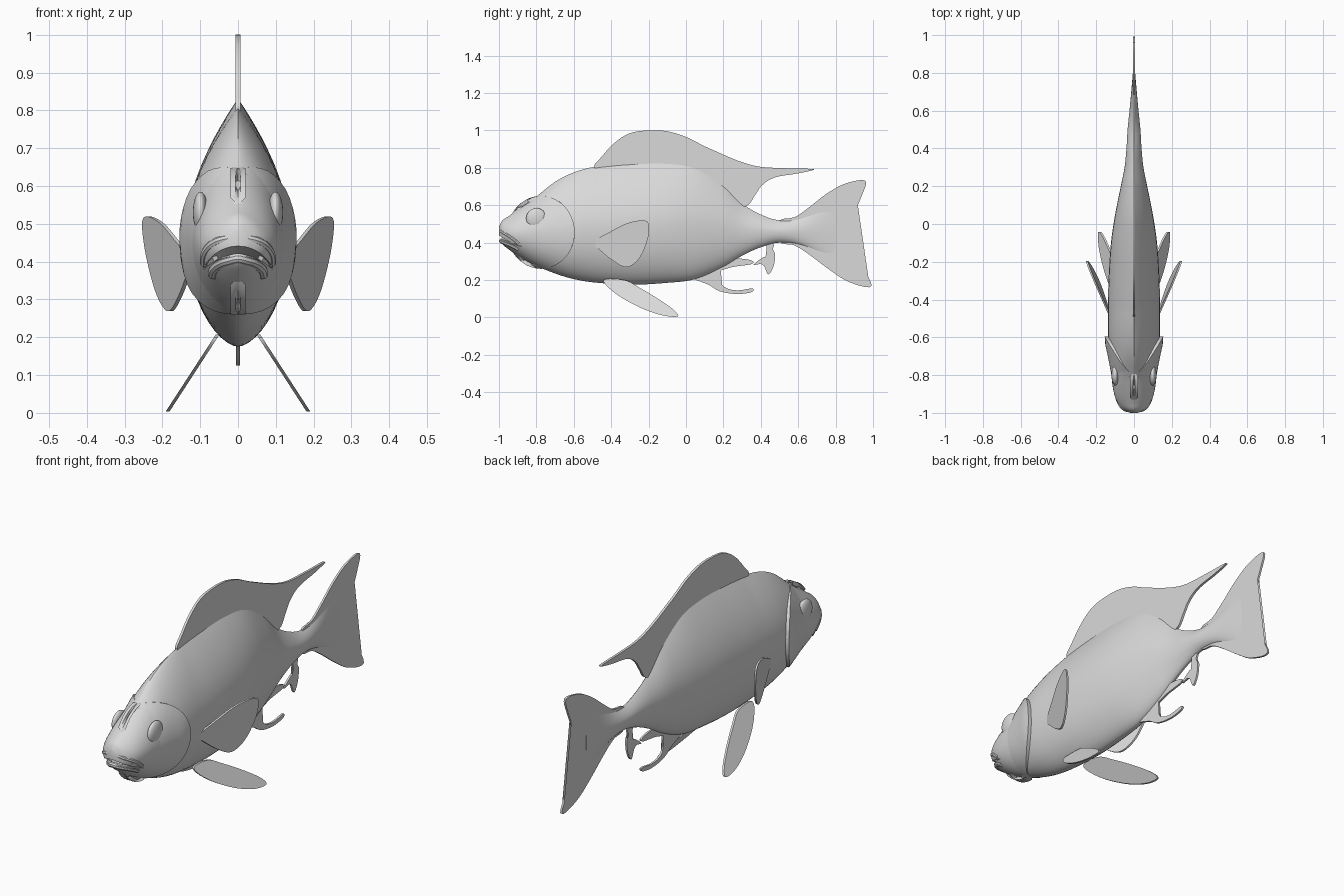
import bpy, bmesh, math

if "Cube" in bpy.data.objects:
    bpy.data.objects.remove(bpy.data.objects["Cube"])

skin = bpy.data.materials.new("pale_grey")
skin.diffuse_color = (0.7, 0.7, 0.7, 1)
skin.use_nodes = True
skin.node_tree.nodes["Principled BSDF"].inputs["Base Color"].default_value = skin.diffuse_color


def finish(ob, angle=35):
    ob.data.materials.clear()
    ob.data.materials.append(skin)
    bpy.ops.object.select_all(action='DESELECT')
    ob.select_set(True)
    bpy.context.view_layer.objects.active = ob
    bpy.ops.object.shade_smooth_by_angle(angle=math.radians(angle))


def from_bmesh(name, bm, angle=35):
    bmesh.ops.recalc_face_normals(bm, faces=bm.faces)
    me = bpy.data.meshes.new(name)
    bm.to_mesh(me)
    bm.free()
    ob = bpy.data.objects.new(name, me)
    bpy.context.collection.objects.link(ob)
    finish(ob, angle)
    return ob


# Body stations: y, belly z, widest z, back z, half width
STATIONS = [
    (-1.0, .42, .45, .485, .02), (-.985, .395, .45, .515, .055),
    (-.95, .365, .45, .54, .085), (-.9, .33, .45, .575, .105),
    (-.82, .285, .455, .63, .118), (-.7, .235, .46, .725, .128),
    (-.6, .205, .47, .775, .137), (-.49, .187, .48, .805, .138),
    (-.3, .175, .49, .825, .135), (-.1, .185, .5, .83, .122),
    (.05, .205, .5, .805, .1), (.2, .27, .49, .71, .07),
    (.3, .33, .47, .61, .05), (.4, .375, .465, .55, .04),
    (.5, .4, .46, .52, .034), (.62, .385, .46, .54, .022),
    (.8, .3, .46, .64, .006)]


def station(y):
    """Smoothly interpolated belly, middle, back and half width at y."""
    s = STATIONS
    y = min(max(y, s[0][0]), s[-1][0])
    i = 0
    while i < len(s) - 2 and y > s[i + 1][0]:
        i += 1
    a, b = s[i], s[i + 1]
    p, n = s[max(i - 1, 0)], s[min(i + 2, len(s) - 1)]
    h = b[0] - a[0]
    t = (y - a[0]) / h
    out = []
    for k in range(1, 5):
        m0 = (b[k] - p[k]) / (b[0] - p[0]) * h
        m1 = (n[k] - a[k]) / (n[0] - a[0]) * h
        out.append((2*t**3 - 3*t*t + 1) * a[k] + (t**3 - 2*t*t + t) * m0
                   + (3*t*t - 2*t**3) * b[k] + (t**3 - t*t) * m1)
    return out


def section(y, t):
    """Relative half width at relative height t (-1 belly, 1 back)."""
    if t < 0:
        return max(0, 1 - abs(t) ** 2.2) ** .6
    q = .6 + .4 * min(max((y + .85) / .4, 0), 1)
    return max(0, 1 - t ** 1.8) ** q


def half_width(y, z):
    lo, mid, hi, w = station(y)
    t = (z - mid) / (hi - mid if z > mid else mid - lo)
    return w * section(y, max(-1, min(1, t)))


# Body, lofted from snout into the tail root
bm = bmesh.new()
ROWS, N = 90, 48
rings = []
for r in range(ROWS + 1):
    y = -1 + 1.8 * (r / ROWS) ** 1.35
    lo, mid, hi, w = station(y)
    ring = []
    for k in range(N):
        a = math.tau * k / N
        t = math.sin(a)
        x = math.copysign(w * section(y, t), math.cos(a))
        ring.append(bm.verts.new((x, y, mid + t * (hi - mid if t > 0 else mid - lo))))
    rings.append(ring)
for a, b in zip(rings, rings[1:]):
    for k in range(N):
        bm.faces.new((a[k], a[(k + 1) % N], b[(k + 1) % N], b[k]))
bm.faces.new(rings[0])
bm.faces.new(rings[-1])
bmesh.ops.remove_doubles(bm, verts=bm.verts, dist=1e-5)
body = from_bmesh("body", bm)

# Arched wedge that opens the mouth
bm = bmesh.new()
loops = []
for y, drop, scale in ((-1.05, 0, 1), (-.88, .03, .15)):
    top, bottom = [], []
    for i in range(17):
        x = -.12 + .015 * i
        zc = .437 - 3.2 * x * x - drop
        g = (.017 - .8 * x * x) * scale
        top.append(bm.verts.new((x, y, zc + g)))
        bottom.append(bm.verts.new((x, y, zc - g)))
    loops.append(top + bottom[::-1])
a, b = loops
n = len(a)
for k in range(n):
    bm.faces.new((a[k], a[(k + 1) % n], b[(k + 1) % n], b[k]))
bm.faces.new(a)
bm.faces.new(b)
cutter = from_bmesh("mouth_cutter", bm)
cutter.hide_render = True
mod = body.modifiers.new("mouth", 'BOOLEAN')
mod.operation, mod.object, mod.solver = 'DIFFERENCE', cutter, 'EXACT'
bpy.context.view_layer.objects.active = body
bpy.ops.object.modifier_apply(modifier=mod.name)
bpy.data.objects.remove(cutter)
finish(body)

# Lips
for name, z0, z1, rad in (("upper_lip", .395, .465, .013), ("lower_lip", .365, .41, .014)):
    side = []
    for y in (-.9, -.92, -.94, -.96, -.975, -.988):
        z = z0 + (z1 - z0) * ((-.9 - y) / .1) ** .8
        side.append((half_width(y, z) - .006, y + .006, z))
    path = side + [(0, -.987, z1)] + [(-x, y, z) for x, y, z in side[::-1]]
    cu = bpy.data.curves.new(name, 'CURVE')
    cu.dimensions, cu.bevel_depth, cu.bevel_resolution = '3D', rad, 3
    cu.use_fill_caps = True
    sp = cu.splines.new('NURBS')
    sp.points.add(len(path) - 1)
    for p, co in zip(sp.points, path):
        p.co = (*co, 1)
    sp.use_endpoint_u, sp.order_u = True, 3
    ob = bpy.data.objects.new(name, cu)
    bpy.context.collection.objects.link(ob)
    bpy.ops.object.select_all(action='DESELECT')
    ob.select_set(True)
    bpy.context.view_layer.objects.active = ob
    bpy.ops.object.convert(target='MESH')
    finish(bpy.context.object)

for side, s in (("right", 1), ("left", -1)):
    # Gill cover: a disc following the body, lifted towards its rear edge
    bm = bmesh.new()
    prev = None
    for r in [i / 10 for i in range(11)] + [1.001]:
        ring = []
        for k in range(40):
            a = math.tau * k / 40
            y, z = -.775 + .18 * r * math.cos(a), .455 + .195 * r * math.sin(a)
            lift = -.006 + .024 * min(max((y + .84) / .2, 0), 1)
            if r > 1:
                lift = -.02
            ring.append(bm.verts.new((s * (half_width(y, z) + lift), y, z)))
        if prev:
            for k in range(40):
                bm.faces.new((prev[k], prev[(k + 1) % 40], ring[(k + 1) % 40], ring[k]))
        prev = ring
    bmesh.ops.remove_doubles(bm, verts=bm.verts, dist=1e-6)
    from_bmesh(side + "_gill_cover", bm)

    # Eye
    bpy.ops.mesh.primitive_uv_sphere_add(
        segments=24, ring_count=12, radius=1,
        location=(s * (half_width(-.8, .53) - .006), -.8, .53))
    eye = bpy.context.object
    eye.name = side + "_eye"
    eye.scale = (.02, .055, .055)
    finish(eye)


def fin(name, pts, x_of=lambda y, z: 0, thick=.005):
    """Thin plate with a smooth closed outline given as (y, z) points."""
    n, out = len(pts), []
    for i in range(n):
        p0, p1, p2, p3 = (pts[(i + d) % n] for d in (-1, 0, 1, 2))
        for j in range(5):
            t = j / 5
            out.append([.5 * (2*b + (c - a) * t + (2*a - 5*b + 4*c - d) * t*t
                              + (3*b - a - 3*c + d) * t**3)
                        for a, b, c, d in zip(p0, p1, p2, p3)])
    bm = bmesh.new()
    A, B = ([bm.verts.new((x_of(y, z) + o, y, z)) for y, z in out] for o in (-thick, thick))
    for k in range(len(out)):
        m = (k + 1) % len(out)
        bm.faces.new((A[k], A[m], B[m], B[k]))
    bm.faces.new(A)
    bm.faces.new(B)
    bmesh.ops.triangulate(bm, faces=[f for f in bm.faces if len(f.verts) > 4])
    from_bmesh(name, bm)


# Fins on the centre line
fin("dorsal_fin", [(-.49, .8), (-.45, .86), (-.38, .935), (-.3, .985), (-.2, 1.0), (-.1, .995),
                   (0, .965), (.1, .915), (.2, .87), (.3, .83), (.4, .805), (.55, .797),
                   (.685, .792), (.6, .77), (.48, .75), (.41, .71), (.37, .655), (.32, .595),
                   (.2, .6), (-.1, .72), (-.4, .74)], thick=.006)
fin("tail_fin", [(.5, .515), (.58, .535), (.66, .59), (.75, .66), (.85, .715), (.96, .73),
                 (.935, .64), (.895, .54), (.887, .44), (.92, .31), (.992, .168), (.87, .19),
                 (.76, .26), (.66, .335), (.58, .385), (.5, .405)])
fin("anal_fin_hook", [(.02, .22), (.12, .175), (.18, .14), (.27, .125), (.35, .135), (.355, .155),
                      (.28, .145), (.22, .155), (.185, .19), (.18, .27), (.1, .26)])
fin("anal_fin_strip", [(.17, .25), (.25, .27), (.35, .285), (.35, .305), (.27, .315), (.2, .3)])
fin("anal_fin_rear", [(.36, .28), (.41, .285), (.44, .23), (.47, .28), (.475, .345),
                      (.455, .345), (.47, .39), (.43, .4), (.44, .33), (.41, .32)])

# Paired fins
for side, s in (("right", 1), ("left", -1)):
    fin(side + "_pectoral_fin",
        [(-.5, .4), (-.41, .455), (-.31, .505), (-.21, .515), (-.2, .44), (-.235, .34),
         (-.28, .285), (-.33, .27), (-.4, .31), (-.46, .36)],
        lambda y, z: s * (.125 + .394 * (y + .49) + .093 * (z - .4)))
    fin(side + "_pelvic_fin",
        [(-.44, .2), (-.38, .13), (-.25, .055), (-.13, .012), (-.045, .005), (-.065, .04),
         (-.15, .1), (-.25, .16), (-.33, .2)],
        lambda y, z: s * (.065 + .65 * (.19 - z)))
